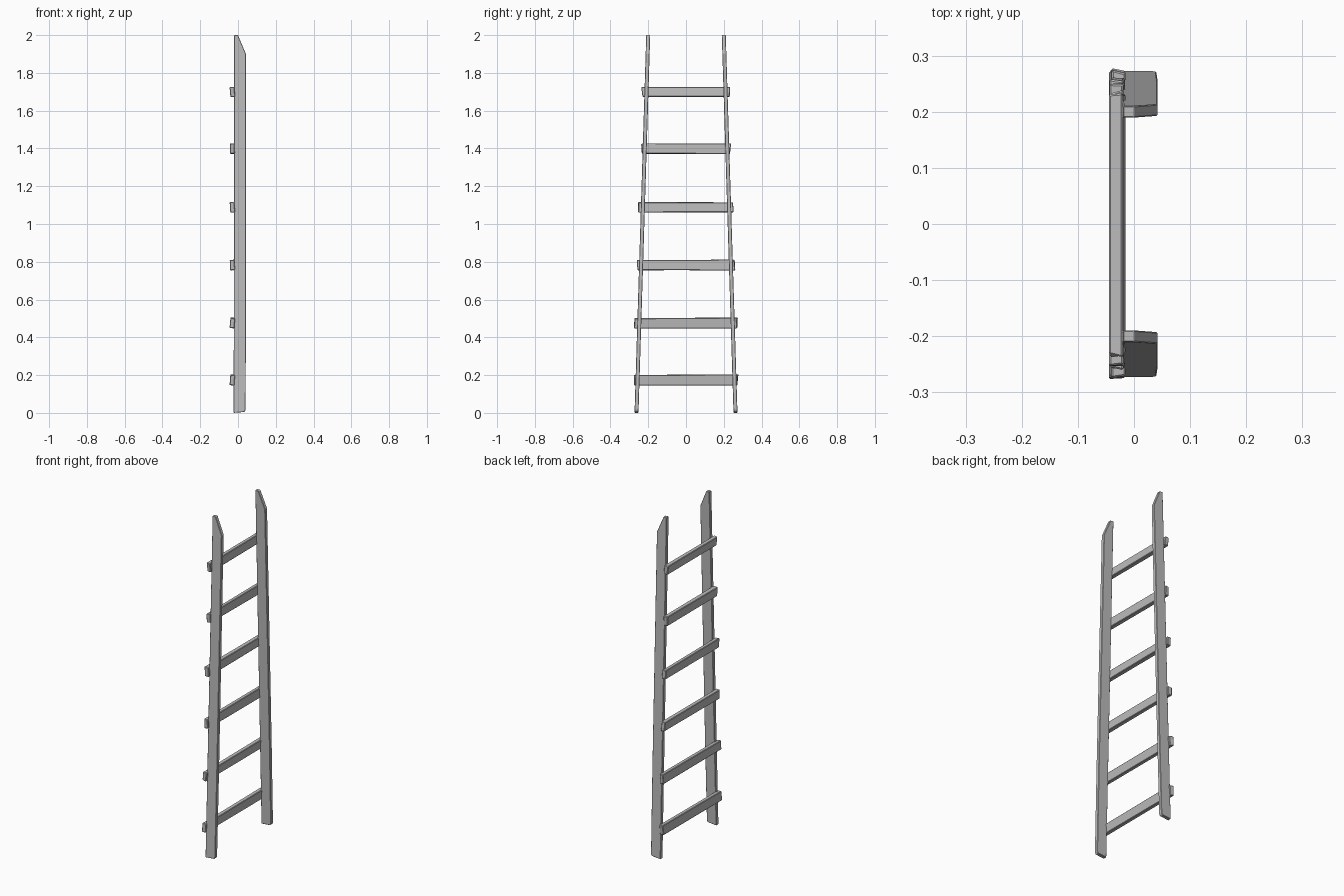
import bpy, bmesh, random
from mathutils import Matrix, Vector

cube = bpy.data.objects.get("Cube")
if cube:
    bpy.data.objects.remove(cube)
random.seed(4)

wood = bpy.data.materials.new("grey wood")
wood.use_nodes = True
GREY = (0.5, 0.5, 0.5, 1)
wood.diffuse_color = GREY
wood.node_tree.nodes["Principled BSDF"].inputs["Base Color"].default_value = GREY


def finish(name, bm, bevel):
    bmesh.ops.recalc_face_normals(bm, faces=bm.faces)
    mesh = bpy.data.meshes.new(name)
    bm.to_mesh(mesh)
    bm.free()
    mesh.materials.append(wood)
    obj = bpy.data.objects.new(name, mesh)
    bpy.context.collection.objects.link(obj)
    mod = obj.modifiers.new("worn edges", "BEVEL")
    mod.width, mod.segments = bevel, 1
    return obj


# Side rails: plank outline with a slanted top, leaning inwards
OUTLINE = [(-0.023, 0), (0.034, 0.005), (0.04, 0.015), (0.042, 0.5),
           (0.042, 1.9), (0.0, 2), (-0.02, 2)]


def rail(name, side):
    bm = bmesh.new()
    rings = []
    for edge in (-1, 1):
        ring = []
        for x, z in OUTLINE:
            centre = 0.262 - 0.031 * z
            ring.append(bm.verts.new((x, side * (centre + edge * 0.0105), z)))
        rings.append(ring)
        bm.faces.new(ring)
    n = len(OUTLINE)
    for i in range(n):
        j = (i + 1) % n
        bm.faces.new((rings[0][i], rings[0][j], rings[1][j], rings[1][i]))
    finish(name, bm, 0.002)


rail("left_rail", 1)
rail("right_rail", -1)

# Rungs: rough planks across the -x edge of the rails
RUNGS = [(0.175, 0.275), (0.475, 0.272), (0.783, 0.258),
         (1.088, 0.252), (1.398, 0.236), (1.7, 0.234)]
for i, (z, half) in enumerate(RUNGS):
    bm = bmesh.new()
    bmesh.ops.create_cube(bm, size=1)
    for v in bm.verts:
        v.co = Vector((v.co.x * 0.025, v.co.y * 2 * half, v.co.z * 0.054))
        v.co.y += random.uniform(-0.004, 0.004)
        v.co.z += random.uniform(-0.003, 0.003)
    tilt = Matrix.Rotation(random.uniform(-0.12, 0.12), 4, "Y")
    bmesh.ops.transform(bm, matrix=Matrix.Translation((-0.03, 0, z)) @ tilt, verts=bm.verts)
    finish(f"rung_{i + 1}", bm, 0.003)
